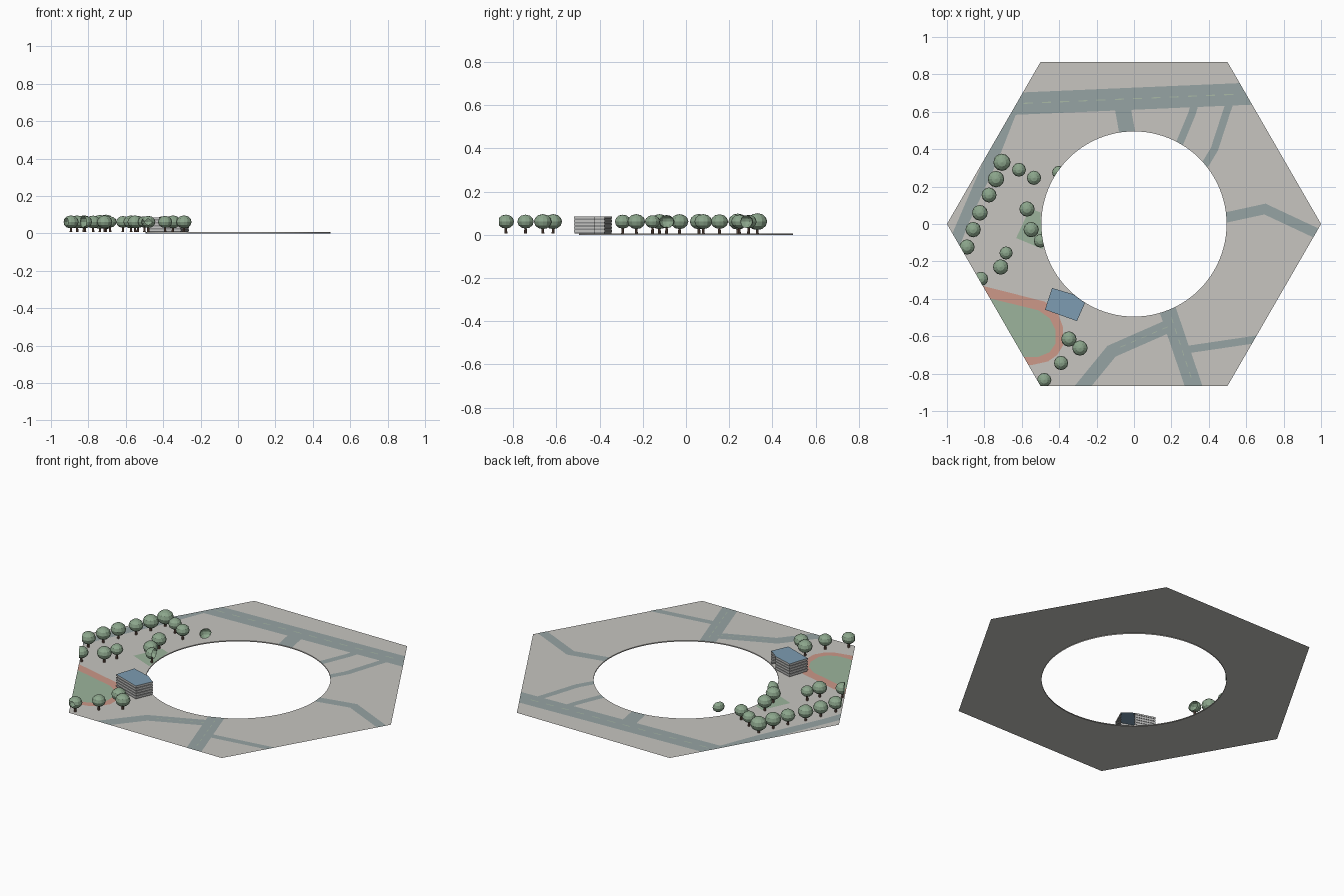
import bpy, bmesh, math
from mathutils import Vector, Matrix

if "Cube" in bpy.data.objects:
    bpy.data.objects.remove(bpy.data.objects["Cube"])

TOP, HOLE, APO = 0.006, 0.495, math.sqrt(3) / 2


def mat(name, r, g, b):
    m = bpy.data.materials.new(name)
    lin = [(c / 255 / 12.92 if c < 10 else ((c / 255 + 0.055) / 1.055) ** 2.4) for c in (r, g, b)]
    m.diffuse_color = (*lin, 1)
    m.use_nodes = True
    m.node_tree.nodes["Principled BSDF"].inputs["Base Color"].default_value = m.diffuse_color
    return m


PAVING = mat("paving grey", 199, 197, 192)
ASPHALT = mat("asphalt", 150, 163, 163)
DASH = mat("lane mark", 168, 184, 166)
CLAY = mat("track red", 204, 152, 137)
GRASS = mat("grass green", 156, 180, 156)
LEAF = mat("leaf green", 140, 166, 140)
BARK = mat("bark brown", 112, 88, 76)
ROOF = mat("roof blue", 125, 156, 178)
LEDGE = mat("facade light grey", 196, 196, 194)
RECESS = mat("facade mid grey", 140, 141, 141)


def clip(bm, hole=None):
    """Trim to the hexagon, and optionally to the hole rim near a point."""
    cuts = []
    for k in range(6):
        a = math.radians(30 + 60 * k)
        n = Vector((math.cos(a), math.sin(a), 0))
        cuts.append((n * APO, n))
    if hole:
        d = Vector((hole[0], hole[1], 0)).normalized()
        cuts.append((d * HOLE, -d))
    for co, n in cuts:
        bmesh.ops.bisect_plane(bm, geom=bm.verts[:] + bm.edges[:] + bm.faces[:],
                               plane_co=co, plane_no=n, clear_outer=True)


def finish(name, bm, *mats):
    me = bpy.data.meshes.new(name)
    bm.to_mesh(me)
    bm.free()
    for m in mats:
        me.materials.append(m)
    ob = bpy.data.objects.new(name, me)
    bpy.context.collection.objects.link(ob)
    return ob


def patch(name, pts, m, layer=1, hole=None):
    """Flat coloured area lying on the base."""
    bm = bmesh.new()
    f = bm.faces.new([bm.verts.new((x, y, TOP + 0.0006 * layer)) for x, y in pts])
    f.normal_update()
    if f.normal.z < 0:
        f.normal_flip()
    clip(bm, hole)
    finish(name, bm, m)


def road(name, pts, width, hole=None, layer=1):
    """Mitred strip along a path."""
    p = [Vector(q) for q in pts]
    left, right = [], []
    for i, q in enumerate(p):
        a = (q - p[i - 1]).normalized() if i else (p[1] - q).normalized()
        b = (p[i + 1] - q).normalized() if i < len(p) - 1 else a
        t = (a + b).normalized()
        off = Vector((-t.y, t.x)) * (width / 2 / max(t.dot(a), 0.3))
        left.append(q + off)
        right.append(q - off)
    patch(name, left + right[::-1], ASPHALT, layer, hole)


def dashes(name, a, b, count, width=0.006):
    """Broken centre line."""
    a, b = Vector(a), Vector(b)
    step = (b - a) / count
    n = Vector((-step.y, step.x)).normalized() * width / 2
    bm = bmesh.new()
    for i in range(count):
        s = a + step * i
        e = s + step * 0.5
        bm.faces.new([bm.verts.new((v.x, v.y, TOP + 0.003)) for v in (s - n, e - n, e + n, s + n)])
    finish(name, bm, DASH)


# Hexagonal base with a round hole and a thin rim wall
bm = bmesh.new()
SEG = 96
rings = [[], [], []]
for i in range(SEG):
    t = 2 * math.pi * i / SEG
    d = Vector((math.cos(t), math.sin(t), 0))
    outer = APO / math.cos(t % (math.pi / 3) - math.pi / 6)
    for ring, r, z in zip(rings, (outer, HOLE, HOLE), (TOP, TOP, 0)):
        ring.append(bm.verts.new(d * r + Vector((0, 0, z))))
for a, b in zip(rings, rings[1:]):
    for i in range(SEG):
        j = (i + 1) % SEG
        bm.faces.new((a[i], a[j], b[j], b[i]))
finish("base_plate", bm, PAVING)

# Roads
road("main_road", [(-0.70, 0.640), (0.70, 0.700)], 0.118)
dashes("main_road_marks", (-0.59, 0.645), (0.58, 0.695), 12)
patch("west_road", [(-0.63, 0.59), (-0.72, 0.36), (-0.89, -0.01), (-0.94, -0.14),
                    (-0.975, -0.06), (-0.80, 0.345), (-0.66, 0.59)], ASPHALT)
road("north_stub", [(-0.06, 0.62), (-0.033, 0.47)], 0.085, hole=(-0.04, 0.5))
road("north_path", [(0.33, 0.66), (0.31, 0.59), (0.235, 0.41)], 0.04, hole=(0.25, 0.43))
road("north_east_path", [(0.52, 0.67), (0.495, 0.60), (0.43, 0.40), (0.37, 0.30)], 0.04, hole=(0.39, 0.33))
road("east_road", [(0.47, 0.03), (0.70, 0.08), (1.02, -0.07)], 0.055, hole=(0.5, 0.035))
road("south_road", [(0.17, -0.43), (0.33, -0.90)], 0.09, hole=(0.185, -0.46))
road("south_west_road", [(0.21, -0.535), (-0.12, -0.68), (-0.30, -0.90)], 0.07, layer=2)
road("south_east_path", [(0.26, -0.675), (0.70, -0.61)], 0.04, layer=2)
dashes("south_road_marks", (0.20, -0.50), (0.315, -0.85), 6, 0.004)
dashes("south_west_marks", (0.18, -0.55), (-0.10, -0.67), 5, 0.004)

# Sports track with its infield, and the small park lawn
patch("running_track", [(-0.90, -0.31), (-0.785, -0.337), (-0.476, -0.415), (-0.41, -0.47), (-0.38, -0.55),
                        (-0.38, -0.65), (-0.41, -0.70), (-0.46, -0.735), (-0.55, -0.755), (-0.70, -0.755)], CLAY)
patch("infield", [(-0.90, -0.37), (-0.76, -0.40), (-0.51, -0.462), (-0.45, -0.505), (-0.42, -0.565),
                  (-0.42, -0.64), (-0.45, -0.685), (-0.51, -0.71), (-0.70, -0.71)], GRASS, 2)
patch("park_lawn", [(-0.556, 0.085), (-0.45, 0.04), (-0.45, -0.15), (-0.63, -0.075)], GRASS, 1, (-0.5, -0.04))

# Office block: stacked ledges and recessed floors, open where the hole trims it
CORNERS = [Vector(c) for c in ((-0.438, -0.342), (-0.476, -0.458), (-0.305, -0.519), (-0.251, -0.398))]
MID = sum(CORNERS, Vector((0, 0))) / 4
FLOORS, HIGH = 5, 0.078
bm = bmesh.new()
profile = []
for i in range(FLOORS):
    z = TOP + HIGH * i / FLOORS
    h = HIGH / FLOORS
    profile += [(z, 0.965), (z + h * 0.45, 0.965), (z + h * 0.45, 1.0), (z + h, 1.0)]
prev = None
for k, (z, s) in enumerate(profile):
    ring = [bm.verts.new((*(MID + (c - MID) * s), z)) for c in CORNERS]
    if prev:
        for i in range(4):
            f = bm.faces.new((prev[i], prev[(i + 1) % 4], ring[(i + 1) % 4], ring[i]))
            f.material_index = 1 if k % 4 == 1 else 0
    prev = ring
roof = bm.faces.new(prev)
roof.material_index = 2
bmesh.ops.recalc_face_normals(bm, faces=bm.faces[:])
roof.normal_update()
if roof.normal.z < 0:
    bmesh.ops.reverse_faces(bm, faces=bm.faces[:])
clip(bm, hole=(-0.297, -0.398))
finish("office_block", bm, LEDGE, RECESS, ROOF)

# Trees: x, y, crown radius
TREES = [(-0.706, 0.33, 0.046), (-0.615, 0.29, 0.037), (-0.535, 0.247, 0.038), (-0.402, 0.275, 0.036),
         (-0.738, 0.24, 0.044), (-0.775, 0.155, 0.04), (-0.824, 0.06, 0.042), (-0.86, -0.03, 0.041),
         (-0.893, -0.123, 0.041), (-0.572, 0.08, 0.041), (-0.55, -0.03, 0.041), (-0.50, -0.09, 0.036),
         (-0.684, -0.155, 0.035), (-0.713, -0.23, 0.041), (-0.818, -0.293, 0.038), (-0.348, -0.615, 0.041),
         (-0.289, -0.663, 0.041), (-0.39, -0.743, 0.038), (-0.48, -0.834, 0.038)]
for n, (x, y, r) in enumerate(TREES, 1):
    near = (x, y) if math.hypot(x, y) < 0.56 else None
    bm = bmesh.new()
    bmesh.ops.create_uvsphere(bm, u_segments=12, v_segments=6, radius=1,
                              matrix=Matrix.Translation((x, y, 0.061)) @ Matrix.Diagonal((r, r, r * 0.85, 1)))
    clip(bm, near)
    finish(f"tree_crown_{n}", bm, LEAF)
    bm = bmesh.new()
    bmesh.ops.create_cone(bm, cap_ends=False, segments=8, radius1=0.007, radius2=0.005, depth=0.03,
                          matrix=Matrix.Translation((x, y, TOP + 0.015)))
    clip(bm, near)
    if bm.faces:
        finish(f"tree_trunk_{n}", bm, BARK)
    else:
        bm.free()
